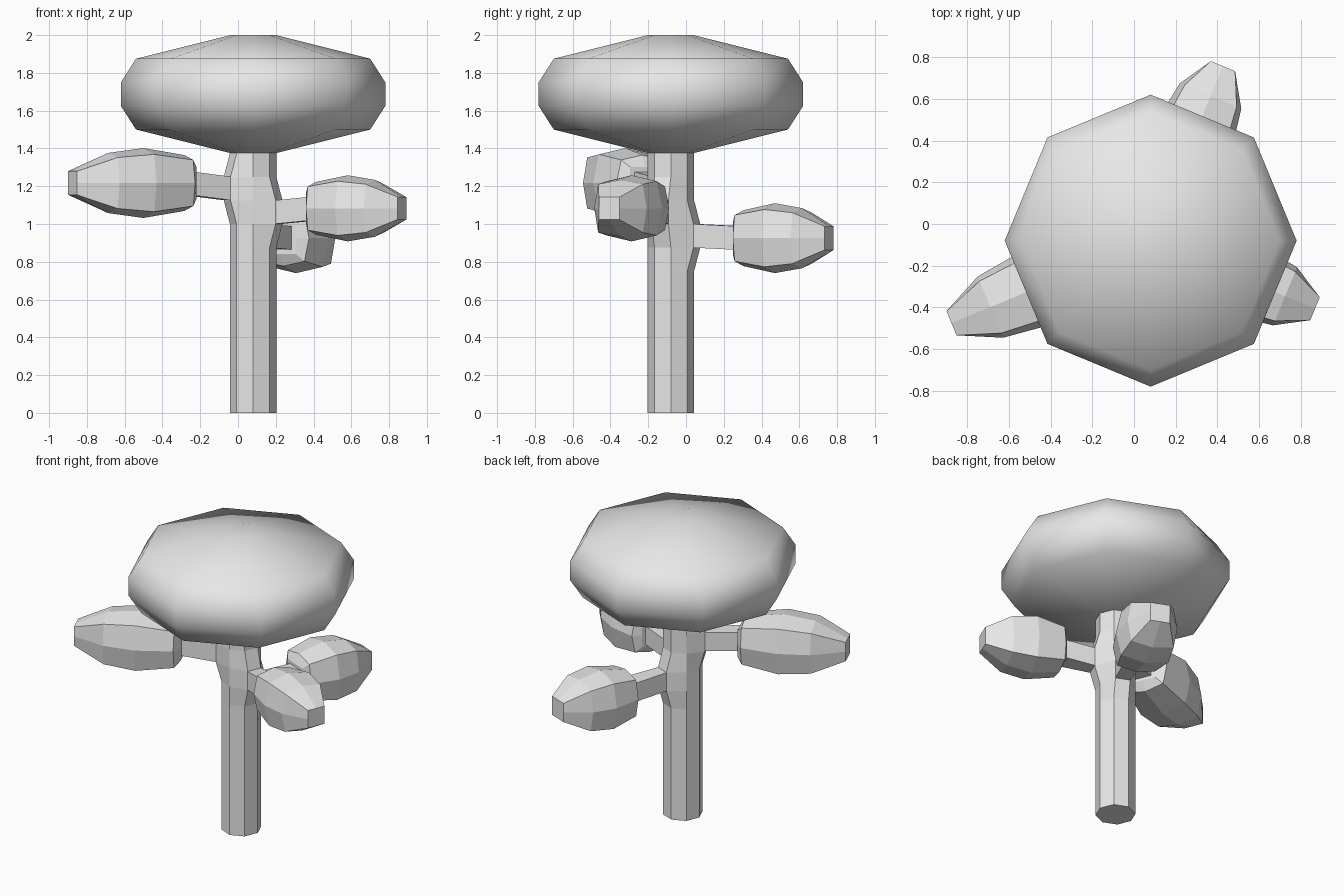
import bpy, bmesh, math
from mathutils import Vector

if "Cube" in bpy.data.objects:
    bpy.data.objects.remove(bpy.data.objects["Cube"])

CENTRE = Vector((0.08, -0.08, 0))
SIDES = 8
STEP = 0.125

grey = bpy.data.materials.new("plain_grey")
grey.use_nodes = True
grey.diffuse_color = (0.8, 0.8, 0.8, 1)
grey.node_tree.nodes["Principled BSDF"].inputs["Base Color"].default_value = grey.diffuse_color


def loft(name, rings, smooth=None):
    """Skin a list of rings of points and cap both ends."""
    bm = bmesh.new()
    loops = [[bm.verts.new(p) for p in ring] for ring in rings]
    for a, b in zip(loops, loops[1:]):
        for i in range(len(a)):
            j = (i + 1) % len(a)
            bm.faces.new((a[i], a[j], b[j], b[i]))
    bm.faces.new(loops[0])
    bm.faces.new(loops[-1])
    bmesh.ops.recalc_face_normals(bm, faces=bm.faces)
    mesh = bpy.data.meshes.new(name)
    bm.to_mesh(mesh)
    bm.free()
    mesh.materials.append(grey)
    obj = bpy.data.objects.new(name, mesh)
    bpy.context.collection.objects.link(obj)
    if smooth:
        bpy.ops.object.select_all(action="DESELECT")
        obj.select_set(True)
        bpy.context.view_layer.objects.active = obj
        bpy.ops.object.shade_smooth_by_angle(angle=math.radians(smooth))
    return obj


def octagon(radius, z):
    return [CENTRE + Vector((radius * math.cos(math.tau * i / SIDES),
                             radius * math.sin(math.tau * i / SIDES), z))
            for i in range(SIDES)]


def heading(side):
    a = math.tau * (side + 0.5) / SIDES
    return Vector((math.cos(a), math.sin(a), 0))


# name, trunk side, base ring, clump start, clump tip, clump half size, clump height
BRANCHES = [
    ("right", 4, 9, 0.36, 1.034, 0.185, 1.217),
    ("left", 7, 8, 0.335, 0.853, 0.175, 1.083),
    ("back", 1, 7, 0.39, 0.906, 0.185, 0.925),
]

# Trunk, pushed out where each branch grows
trunk = [octagon(0.123, i * STEP) for i in range(12)]
for _, side, ring, *_ in BRANCHES:
    for r in (ring, ring + 1):
        for i in (side, (side + 1) % SIDES):
            trunk[r][i] += heading(side) * 0.035
loft("trunk", trunk)

# Crown
profile = [0.12, 0.62, 0.70, 0.70, 0.62, 0.12]
loft("crown", [octagon(r, 1.375 + i * STEP) for i, r in enumerate(profile)], smooth=44.5)

# Clump: position along its length, middle size, corner size (times half size)
CLUMP = [(0, 0.46, 0.46), (0.05, 0.8, 0.66), (0.4, 1, 0.82),
         (0.7, 0.86, 0.73), (1, 0.34, 0.34)]

for name, side, ring, start, tip, size, height in BRANCHES:
    out = heading(side)
    across = Vector((-out.y, out.x, 0))

    def point(along, u, v, z):
        return CENTRE + out * along + across * u + Vector((0, 0, z + v))

    # Branch stem
    corners = [(-1, -1), (1, -1), (1, 1), (-1, 1)]
    base_z = (ring + 0.5) * STEP
    loft(name + "_branch", [
        [point(along, u * w, v * STEP / 2, z) for u, v in corners]
        for along, w, z in ((0.14, 0.047, base_z), (start + 0.03, 0.06, height))])

    # Leaf clump
    rings = []
    for t, mid, corner in CLUMP:
        pts = []
        for u, v in [(-1, -1), (0, -1), (1, -1), (1, 0), (1, 1), (0, 1), (-1, 1), (-1, 0)]:
            s = size * (corner if u and v else mid)
            pts.append(point(start + (tip - start) * t, u * s, v * s, height))
        rings.append(pts)
    loft(name + "_leaf_clump", rings)
